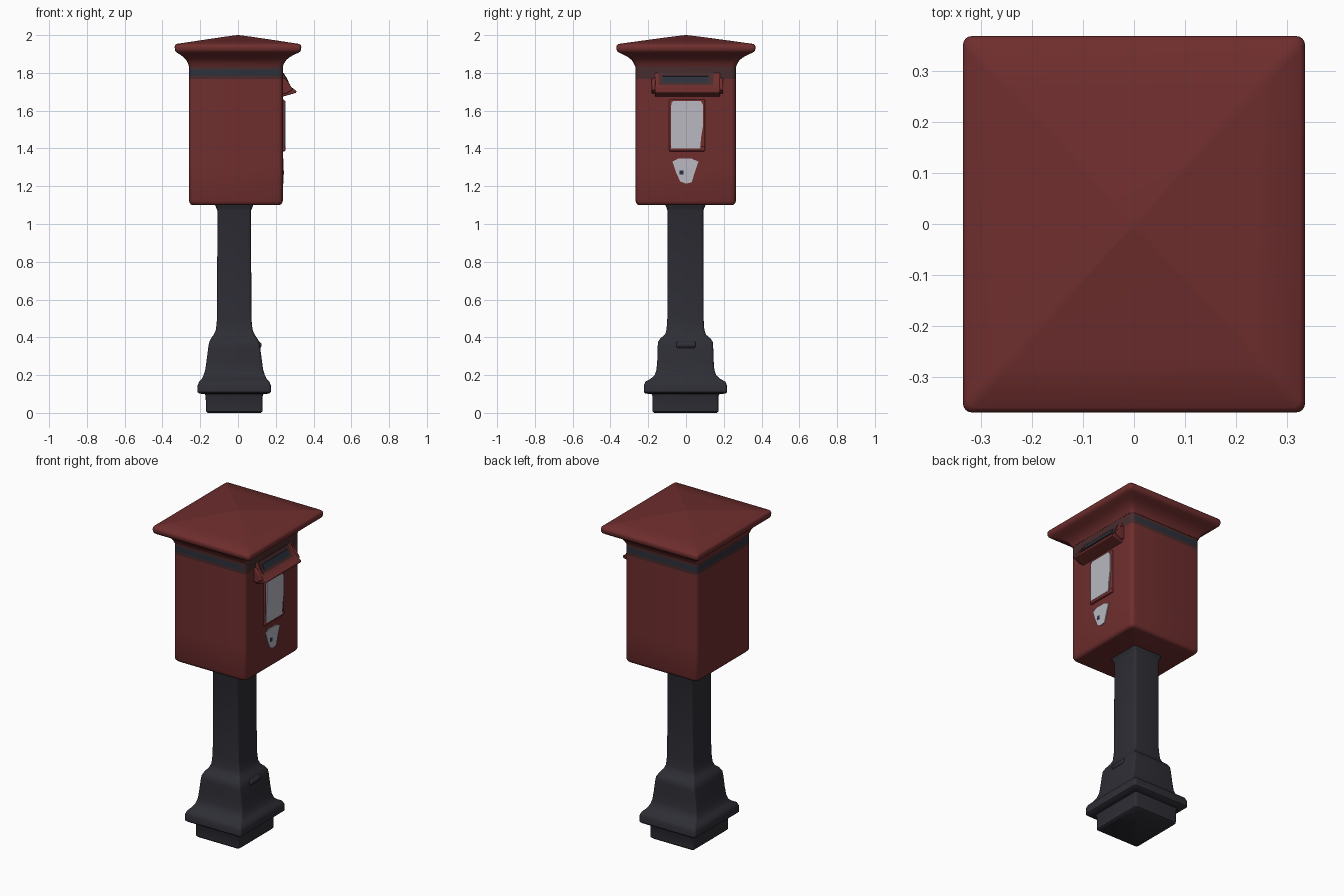
import bpy, bmesh, math

if "Cube" in bpy.data.objects:
    bpy.data.objects.remove(bpy.data.objects["Cube"])


def material(name, rgb):
    m = bpy.data.materials.new(name)
    m.diffuse_color = (*rgb, 1)
    m.use_nodes = True
    m.node_tree.nodes["Principled BSDF"].inputs["Base Color"].default_value = m.diffuse_color
    return m


RED = material("dull red", (0.160, 0.027, 0.027))
IRON = material("dark iron", (0.027, 0.027, 0.036))
BROWN = material("dark brown", (0.065, 0.025, 0.026))
NAVY = material("slate navy", (0.025, 0.030, 0.043))
WHITE = material("pale grey", (0.48, 0.48, 0.53))


def finish(name, bm, mats, angle=40, bevel=0.0):
    bmesh.ops.recalc_face_normals(bm, faces=bm.faces[:])
    me = bpy.data.meshes.new(name)
    bm.to_mesh(me)
    bm.free()
    ob = bpy.data.objects.new(name, me)
    bpy.context.collection.objects.link(ob)
    for m in mats:
        me.materials.append(m)
    if bevel:
        mod = ob.modifiers.new("soft edges", 'BEVEL')
        mod.width, mod.segments, mod.limit_method = bevel, 3, 'ANGLE'
    bpy.ops.object.select_all(action='DESELECT')
    bpy.context.view_layer.objects.active = ob
    ob.select_set(True)
    bpy.ops.object.shade_smooth_by_angle(angle=math.radians(angle))
    return ob


def ring(bm, z, x0, x1, y0, y1, r, seg=4):
    """Rounded rectangle loop at height z."""
    vs = []
    corners = [(x1 - r, y1 - r), (x0 + r, y1 - r), (x0 + r, y0 + r), (x1 - r, y0 + r)]
    for q, (cx, cy) in enumerate(corners):
        for i in range(seg + 1):
            a = math.pi / 2 * (q + i / seg)
            vs.append(bm.verts.new((cx + r * math.cos(a), cy + r * math.sin(a), z)))
    return vs


def loft(name, rows, mats, rule=None):
    """Stack rounded rectangles: rows of (z, x0, x1, y0, y1, corner radius)."""
    bm = bmesh.new()
    rings = [ring(bm, *row) for row in rows]
    n = len(rings[0])
    for a, b in zip(rings, rings[1:]):
        for i in range(n):
            j = (i + 1) % n
            bm.faces.new((a[i], a[j], b[j], b[i]))
    bm.faces.new(rings[0][::-1])
    bm.faces.new(rings[-1])
    bm.normal_update()
    if rule:
        for f in bm.faces:
            f.material_index = rule(f.calc_center_median(), f.normal)
    return finish(name, bm, mats)


def prism(name, pts, axis, a, b, mat, bevel=0.0):
    """Extrude a closed outline: axis 'x' takes (y, z) points, axis 'y' takes (x, z)."""
    bm = bmesh.new()
    def put(p, d):
        return bm.verts.new((d, p[0], p[1]) if axis == 'x' else (p[0], d, p[1]))
    lo, hi = [put(p, a) for p in pts], [put(p, b) for p in pts]
    bm.faces.new(lo)
    bm.faces.new(hi[::-1])
    for i in range(len(pts)):
        j = (i + 1) % len(pts)
        bm.faces.new((lo[i], hi[i], hi[j], lo[j]))
    return finish(name, bm, [mat], bevel=bevel)


def rect(a0, a1, z0, z1):
    return [(a0, z0), (a1, z0), (a1, z1), (a0, z1)]


# Foot and post: (z, half x, half y), centred slightly behind the middle
PX, PY = -0.02, -0.003
post = [(0.0, .142, .165), (.008, .150, .174), (.09, .151, .175), (.10, .155, .180),
        (.102, .185, .212), (.11, .194, .220), (.145, .194, .220), (.165, .186, .212),
        (.18, .172, .185), (.20, .162, .162), (.23, .153, .153), (.28, .146, .149),
        (.35, .137, .147), (.375, .132, .145), (.395, .122, .132), (.415, .108, .108),
        (.44, .097, .100), (.50, .091, .096), (1.07, .089, .095), (1.085, .095, .100),
        (1.11, .105, .110)]
loft("post", [(z, PX - a, PX + a, PY - b, PY + b, .014) for z, a, b in post], [IRON])
# Small raised catch on the foot
prism("foot_catch", [(.09, .33), (.12, .345), (.127, .36), (.118, .375), (.09, .39)],
      'y', -.05, .05, IRON, .006)


# Box with the coloured band below the cornice
def band(c, n):
    if abs(n.z) > .5 or not 1.767 < c.z < 1.835:
        return 0
    return 2 if 1.785 < c.z < 1.82 and n.x < .5 else 1


box = [(1.10, .020), (1.103, .010), (1.11, .004), (1.122, 0), (1.30, 0), (1.767, 0),
       (1.787, 0), (1.818, 0), (1.835, 0), (1.85, -.002)]
loft("box", [(z, -.259 + i, .237 - i, -.267 + i, .264 - i, .025) for z, i in box],
     [RED, BROWN, NAVY], band)

# Cornice and low hipped roof: t blends from box outline to eaves outline
cove = [(1.835, 0), (1.85, .06), (1.868, .18), (1.884, .38), (1.897, .62), (1.907, .85),
        (1.914, .95), (1.925, .995), (1.938, 1.0), (1.947, .97), (1.953, .90)]
rows = [(z, -.260 - .075 * t, .238 + .097 * t, -.270 - .099 * t, .266 + .102 * t, .025 - .008 * t)
        for z, t in cove]
for z, s in [(1.966, .72), (1.978, .48), (1.990, .24), (1.998, .06), (2.0, .01)]:
    rows.append((z, -.335 * s, .335 * s, -.369 * s, .368 * s, .02 * s))
loft("roof", rows, [RED])

# Letter slot lip on the +x side, with its dark opening
lip = [(.22, 1.81), (.238, 1.80), (.247, 1.78), (.262, 1.748), (.285, 1.722), (.31, 1.705),
       (.308, 1.695), (.285, 1.688), (.25, 1.678), (.22, 1.67)]
prism("slot_lip", lip, 'y', -.165, .18, RED, .004)
for side, y in (("left", -.182), ("right", .176)):
    prism("slot_cheek_" + side, [(.22, 1.775), (.25, 1.772), (.27, 1.745), (.29, 1.712), (.255, 1.69),
                                 (.22, 1.69)], 'y', y, y + .02, RED, .005)
prism("slot_surround", [(.236, 1.80), (.242, 1.80), (.251, 1.782), (.266, 1.75), (.277, 1.736),
                        (.265, 1.736), (.243, 1.775)], 'y', -.145, .145, BROWN)
prism("slot_opening", [(.247, 1.783), (.254, 1.782), (.269, 1.75), (.263, 1.746)],
      'y', -.125, .12, NAVY)

# Notice panel in a thin red frame with a small sill
prism("panel_frame", rect(-.09, .10, 1.39, 1.66), 'x', .22, .246, RED, .006)
prism("panel_sill", rect(-.09, .10, 1.385, 1.41), 'x', .22, .251, RED, .006)
prism("notice_panel", [(-.08, 1.40), (.075, 1.40), (.08, 1.46), (.09, 1.52), (.09, 1.63),
                       (.078, 1.652), (-.068, 1.652), (-.078, 1.64)], 'x', .246, .2525, WHITE)

# Shield-shaped lock plate with a keyhole
prism("lock_plate", [(-.072, 1.33), (-.04, 1.346), (.03, 1.346), (.066, 1.33), (.05, 1.285),
                     (.03, 1.22), (.0, 1.214), (-.03, 1.225), (-.052, 1.27)],
      'x', .236, .242, WHITE)
prism("keyhole", rect(-.034, -.012, 1.262, 1.284), 'x', .240, .244, NAVY)
